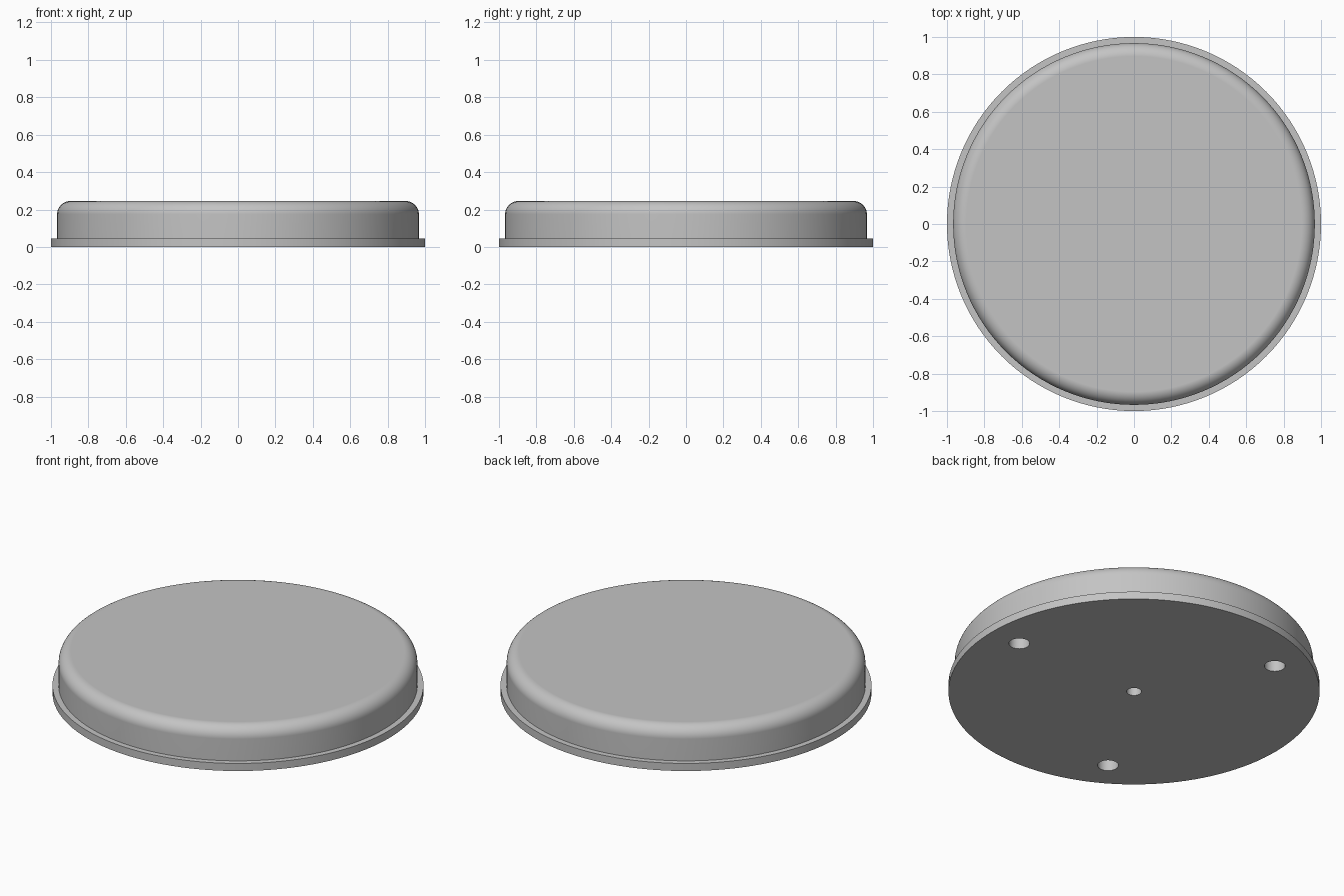
import bpy, bmesh, math

SEGMENTS = 128
FLANGE_R, FLANGE_H = 1.0, 0.045
BODY_R, TOP_Z, FILLET = 0.967, 0.245, 0.07
HOLE_DEPTH = 0.12

cube = bpy.data.objects.get("Cube")
if cube:
    bpy.data.objects.remove(cube, do_unlink=True)

# Single grey material
grey = bpy.data.materials.new("plain grey")
grey.use_nodes = True
colour = (0.55, 0.55, 0.55, 1)
grey.diffuse_color = colour
grey.node_tree.nodes["Principled BSDF"].inputs["Base Color"].default_value = colour


def lathe(name, profile):
    """Revolve (radius, height) points around z and cap both ends."""
    bm = bmesh.new()
    rings = []
    for r, z in profile:
        angles = [2 * math.pi * i / SEGMENTS for i in range(SEGMENTS)]
        rings.append([bm.verts.new((r * math.cos(a), r * math.sin(a), z)) for a in angles])
    for low, high in zip(rings, rings[1:]):
        for i in range(SEGMENTS):
            j = (i + 1) % SEGMENTS
            bm.faces.new((low[i], low[j], high[j], high[i]))
    bm.faces.new(rings[0][::-1])
    bm.faces.new(rings[-1])
    bmesh.ops.recalc_face_normals(bm, faces=bm.faces)
    mesh = bpy.data.meshes.new(name)
    bm.to_mesh(mesh)
    bm.free()
    mesh.materials.append(grey)
    obj = bpy.data.objects.new(name, mesh)
    bpy.context.collection.objects.link(obj)
    return obj


def drill(target, radius, x, y):
    """Cut a blind round hole into the underside."""
    cutter = lathe("hole_cutter", [(radius, -0.05), (radius, HOLE_DEPTH)])
    cutter.location = (x, y, 0)
    cutter.hide_render = True
    cut = target.modifiers.new("hole", "BOOLEAN")
    cut.operation = "DIFFERENCE"
    cut.solver = "EXACT"
    cut.object = cutter
    bpy.ops.object.modifier_apply(modifier=cut.name)
    bpy.data.objects.remove(cutter, do_unlink=True)


# Round cover: base flange, straight wall, rounded shoulder and flat top
profile = [(FLANGE_R, 0), (FLANGE_R, FLANGE_H), (BODY_R, FLANGE_H)]
for step in range(11):
    a = math.pi / 2 * step / 10
    profile.append((BODY_R - FILLET + FILLET * math.cos(a),
                    TOP_Z - FILLET + FILLET * math.sin(a)))
cover = lathe("round_cover", profile)
bpy.ops.object.select_all(action="DESELECT")
cover.select_set(True)
bpy.context.view_layer.objects.active = cover

# Centre hole and three mounting holes
drill(cover, 0.04, 0, 0)
for k in range(3):
    angle = math.radians(120 * k)
    drill(cover, 0.056, 0.807 * math.cos(angle), 0.807 * math.sin(angle))

# Smooth walls with crisp rims
bpy.ops.object.shade_smooth_by_angle(angle=math.radians(30))
normals = cover.modifiers.new("even_normals", "WEIGHTED_NORMAL")
normals.keep_sharp = True
